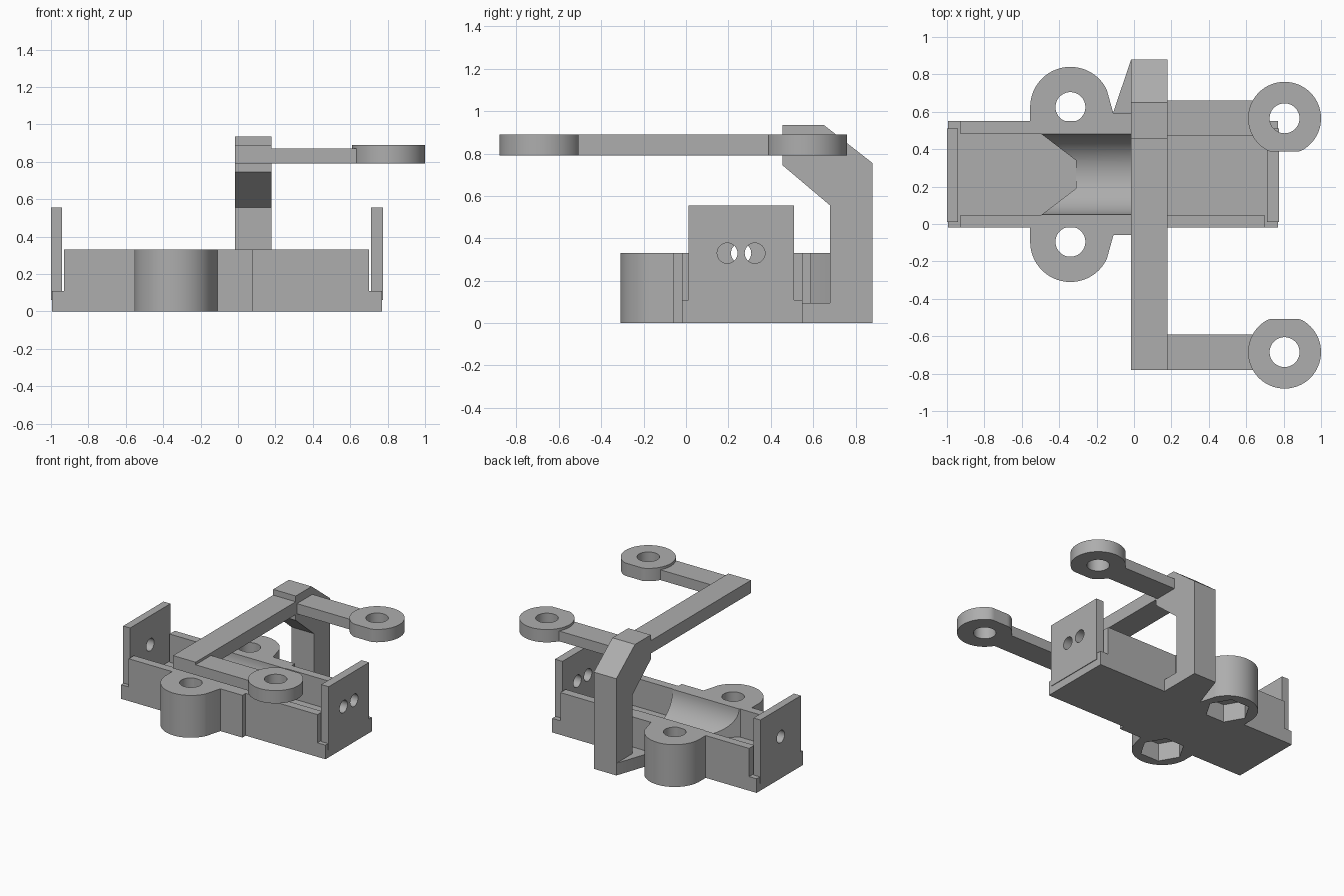
import bpy, bmesh, math
from mathutils import Vector

cube = bpy.data.objects.get("Cube")
if cube:
    bpy.data.objects.remove(cube, do_unlink=True)

GREY = (0.42, 0.42, 0.42, 1)
mat = bpy.data.materials.new("plain grey")
mat.use_nodes = True
mat.diffuse_color = GREY
mat.node_tree.nodes["Principled BSDF"].inputs["Base Color"].default_value = GREY


def prism(name, outline, lo, hi, axis="z"):
    """Extrude a closed 2D outline along z (outline in x, y) or x (outline in y, z)."""
    place = (lambda a, b, h: (a, b, h)) if axis == "z" else (lambda a, b, h: (h, a, b))
    bm = bmesh.new()
    face = bm.faces.new([bm.verts.new(place(a, b, lo)) for a, b in outline])
    grown = bmesh.ops.extrude_face_region(bm, geom=[face])["geom"]
    shift = Vector(place(0, 0, hi - lo))
    bmesh.ops.translate(bm, vec=shift, verts=[g for g in grown if isinstance(g, bmesh.types.BMVert)])
    bmesh.ops.recalc_face_normals(bm, faces=bm.faces)
    mesh = bpy.data.meshes.new(name)
    bm.to_mesh(mesh)
    bm.free()
    mesh.materials.append(mat)
    ob = bpy.data.objects.new(name, mesh)
    bpy.context.collection.objects.link(ob)
    return ob


def box(name, x, y, z):
    return prism(name, [(x[0], y[0]), (x[1], y[0]), (x[1], y[1]), (x[0], y[1])], *z)


def arc(a, b, r, start=0, end=360, n=48):
    full = end - start == 360
    steps = n if full else n + 1
    angles = [math.radians(start + (end - start) * i / n) for i in range(steps)]
    return [(a + r * math.cos(t), b + r * math.sin(t)) for t in angles]


def select(ob):
    bpy.ops.object.select_all(action="DESELECT")
    ob.select_set(True)
    bpy.context.view_layer.objects.active = ob


def cut(ob, *cutters):
    """Subtract cutters from a part and discard them."""
    for c in cutters:
        c.hide_render = True
        m = ob.modifiers.new("cut", "BOOLEAN")
        m.operation, m.solver, m.object = "DIFFERENCE", "EXACT", c
        select(ob)
        bpy.ops.object.modifier_apply(modifier=m.name)
        bpy.data.objects.remove(c, do_unlink=True)
    return ob


MID = 0.265        # centre line of the base
LUG_X, LUG_Y, LUG_R = -0.34, -0.095, 0.215
HOLE_R = 0.08


def flip(points, centre):
    return [(a, 2 * centre - b) for a, b in points]


# Base floor, with nut pockets breaking into it from the lugs
def nut_pocket(y):
    return prism("nut_cutter", arc(LUG_X, y, 0.16, n=6), -0.05, 0.14)


def bolt_hole(y):
    return prism("bolt_cutter", arc(LUG_X, y, HOLE_R), -0.05, 0.5)


floor = box("base_floor", (-0.995, 0.77), (-0.02, 0.55), (0, 0.11))
cut(floor, nut_pocket(LUG_Y), nut_pocket(2 * MID - LUG_Y))

# Side walls and bolt lugs, mirrored across the centre line
wall = [(-0.93, -0.02), (0.70, -0.02), (0.70, 0.045), (-0.93, 0.045)]
lug = arc(LUG_X, LUG_Y, LUG_R, 180, 335) + [
    (-0.11, -0.06), (0.08, -0.06), (0.08, 0.0), (LUG_X - LUG_R, 0.0)]
for side in ("front", "back"):
    y = LUG_Y if side == "front" else 2 * MID - LUG_Y
    shape = (lambda p: p) if side == "front" else (lambda p: flip(p, MID))
    cut(prism(side + "_wall", shape(wall), 0, 0.33), nut_pocket(y))
    cut(prism(side + "_lug", shape(lug), 0, 0.33), nut_pocket(y), bolt_hole(y))

# Trough block with a funnel-shaped entry
half = [(0.08, 0.045), (-0.5, 0.045), (-0.31, 0.19)]
trough = prism("trough_block", half + flip(half, MID)[::-1], 0.1, 0.33)
cut(trough, prism("trough_cutter", arc(MID, 0.33, 0.215, n=64), -1, 1, "x"))

# End plates: one hole on the right, two on the left
for name, x, holes in (("right_end_plate", (-1.0, -0.94), (0.26,)),
                       ("left_end_plate", (0.71, 0.775), (0.195, 0.325))):
    plate = box(name, x, (0.012, 0.51), (0.06, 0.555))
    cut(plate, *[prism("hole_cutter", arc(y, 0.33, 0.048, n=32), x[0] - 0.1, x[1] + 0.1, "x")
                 for y in holes])

# Foot and bent upright behind the base
BAR = (-0.015, 0.18)
prism("upright_foot", [(-0.11, 0.54), (0.18, 0.54), (0.18, 0.88), (-0.015, 0.88), (-0.11, 0.6)], 0, 0.095)
prism("upright", [(0.68, 0), (0.88, 0), (0.88, 0.755), (0.65, 0.935),
                  (0.455, 0.935), (0.455, 0.745), (0.68, 0.555)], *BAR, "x")

# Overhead bar with two side arms ending in flattened rings
box("overhead_bar", BAR, (-0.78, 0.6), (0.79, 0.89))
ARM_MID, RING_X, RING_Y = -0.06, 0.805, -0.685
ring = [(a, min(b, RING_Y + 0.178)) for a, b in arc(RING_X, RING_Y, 0.195, n=64)]
arm = [(0.15, -0.78), (0.66, -0.78), (0.66, -0.59), (0.15, -0.59)]
for side in ("front", "back"):
    shape = (lambda p: p) if side == "front" else (lambda p: flip(p, ARM_MID))
    prism(side + "_arm", shape(arm), 0.79, 0.87)
    cut(prism(side + "_ring", shape(ring), 0.79, 0.89),
        prism("ring_cutter", shape(arc(RING_X, RING_Y, HOLE_R)), 0.7, 1))

# Smooth the round faces, keep the edges crisp
for ob in [o for o in bpy.context.scene.objects if o.type == "MESH"]:
    select(ob)
    bpy.ops.object.shade_smooth_by_angle(angle=math.radians(30))
